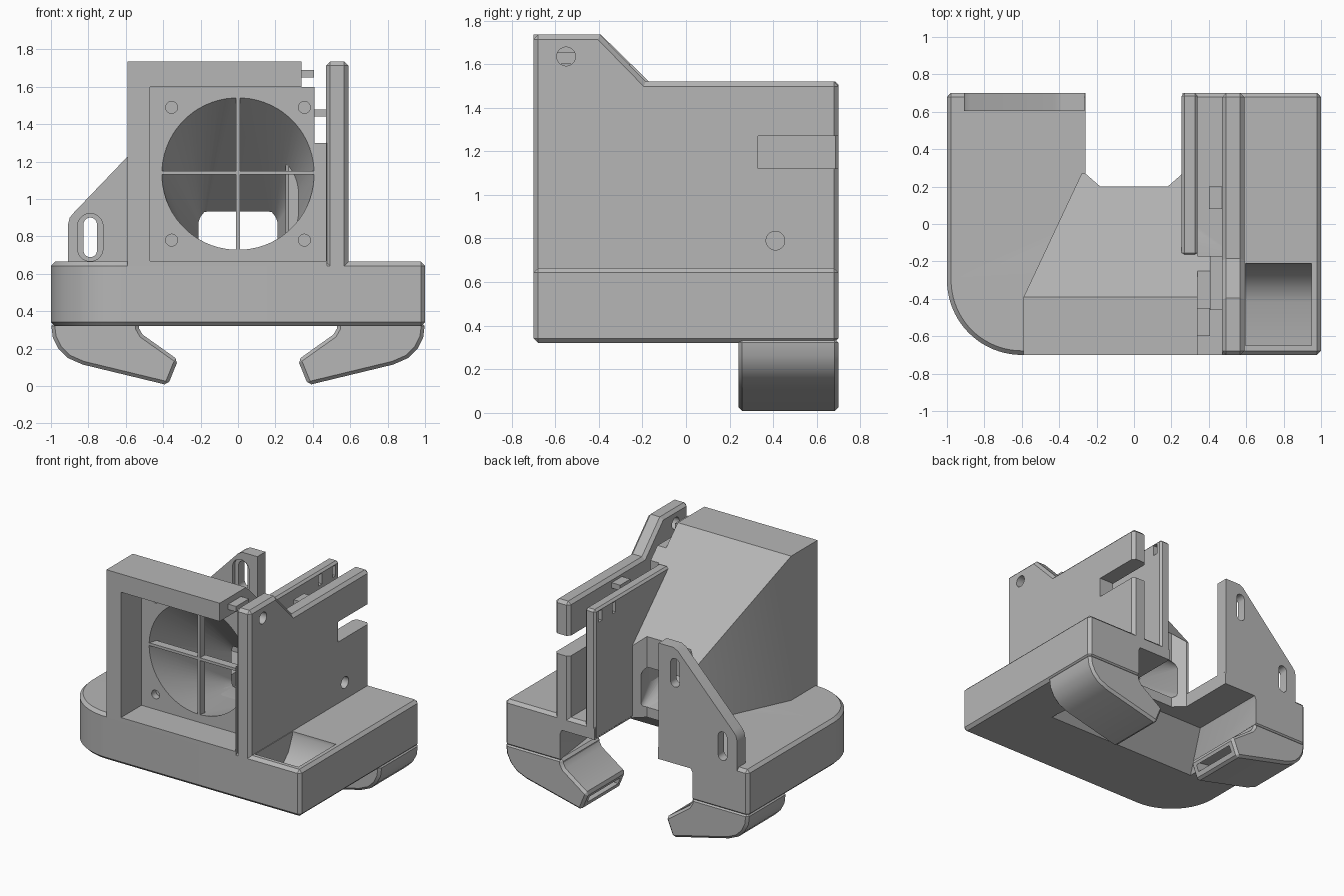
import bpy, bmesh
from math import cos, sin, pi

cube = bpy.data.objects.get("Cube")
if cube:
    bpy.data.objects.remove(cube)

grey = bpy.data.materials.new("plain grey")
grey.use_nodes = True
grey.diffuse_color = (0.47, 0.47, 0.47, 1)
grey.node_tree.nodes["Principled BSDF"].inputs["Base Color"].default_value = (0.47, 0.47, 0.47, 1)

parts, cutters = [], []


def place(u, v, w, axis):
    return {"x": (w, u, v), "y": (u, w, v), "z": (u, v, w)}[axis]


def finish(name, bm, cutter):
    bmesh.ops.recalc_face_normals(bm, faces=bm.faces[:])
    mesh = bpy.data.meshes.new(name)
    bm.to_mesh(mesh)
    bm.free()
    mesh.materials.append(grey)
    obj = bpy.data.objects.new(name, mesh)
    bpy.context.collection.objects.link(obj)
    obj.hide_render = cutter
    (cutters if cutter else parts).append(obj)
    return obj


def prism(name, pts, axis, lo, hi, cutter=False, bevel=0):
    """Extrude a 2D outline along an axis."""
    bm = bmesh.new()
    a = [bm.verts.new(place(u, v, lo, axis)) for u, v in pts]
    b = [bm.verts.new(place(u, v, hi, axis)) for u, v in pts]
    bm.faces.new(a)
    bm.faces.new(b)
    for i in range(len(pts)):
        j = (i + 1) % len(pts)
        bm.faces.new((a[i], a[j], b[j], b[i]))
    obj = finish(name, bm, cutter)
    if bevel:
        mod = obj.modifiers.new("chamfer", "BEVEL")
        mod.width = bevel
        mod.segments = 1
        mod.limit_method = "ANGLE"
        mod.angle_limit = 0.8
    return obj


def box(name, x0, x1, y0, y1, z0, z1, cutter=True, bevel=0):
    return prism(name, [(x0, y0), (x1, y0), (x1, y1), (x0, y1)], "z", z0, z1, cutter, bevel)


def hull(name, points, cutter=False):
    bm = bmesh.new()
    for p in points:
        bm.verts.new(p)
    res = bmesh.ops.convex_hull(bm, input=bm.verts[:])
    extra = [g for g in res["geom_interior"] if isinstance(g, bmesh.types.BMVert)]
    bmesh.ops.delete(bm, geom=extra, context="VERTS")
    bmesh.ops.dissolve_limit(bm, angle_limit=0.01, verts=bm.verts[:], edges=bm.edges[:])
    return finish(name, bm, cutter)


def ring(cu, cv, r, n=24, stretch=0):
    """Circle outline, or an upright capsule when stretched."""
    out = []
    for i in range(n):
        t = 2 * pi * (i + 0.5) / n
        out.append((cu + r * cos(t), cv + r * sin(t) + (stretch if sin(t) > 0 else -stretch)))
    return out


def cut(obj, *tools):
    for tool in tools:
        mod = obj.modifiers.new("cut", "BOOLEAN")
        mod.operation = "DIFFERENCE"
        mod.solver = "EXACT"
        mod.object = tool


# Shared cutters: rear opening, duct cavity, fan seat
opening = prism("opening_cutter", [(-.26, .9), (-.26, .27), (-.18, .2), (.18, .2), (.26, .27), (.26, .9)],
                "z", -.5, 2, True)
circle = [(u, -.47, v) for u, v in ring(0, 1.14, .41, 64)]
cavity = hull("cavity_cutter", circle + [(x, .3, z) for x in (-.19, .19) for z in (.62, .84)], True)
seat = box("fan_seat_cutter", -.47, .47, -.9, -.46, .67, 1.6)
recess = hull("underside_cutter", [(s * x, y, z) for s in (-1, 1) for x, y, z in
              ((.65, -.16, .3), (.53, .8, .3), (.53, .1, .56), (.53, .8, .56))], True)

# Base with one rounded front corner
corner = [(-.6 - .4 * sin(t * pi / 40), -.3 - .4 * cos(t * pi / 40)) for t in range(21)]
base = prism("base", corner + [(-1, .7), (1, .7), (1, -.7)], "z", .32, .665, bevel=.022)
pocket = prism("pocket_cutter", [(-.65, .8), (-.65, .4), (-.42, .42), (-.34, .45), (-.26, .53),
                                 (-.21, .64), (-.21, .8)], "x", .595, .95, True)
cut(base, recess, opening, cavity, pocket)

# Tapered fan duct
duct = hull("fan_duct", [(x, y, z) for x in (-.59, .475) for y in (-.7, -.39) for z in (.6, 1.735)]
            + [(x, .27, z) for x in (-.28, .475) for z in (.6, 1.09)])
gaps = [box("gap_cutter", .34, .48, -.17, .9, .665, 2),
        box("upper_gap_cutter", .34, .48, -.9, .9, 1.6, 2),
        box("side_gap_cutter", .41, .48, -.9, .9, 1.3, 1.61)]
screws = [prism("screw_cutter", ring(x, z, .032), "y", -.5, -.41, True)
          for x in (-.355, .355) for z in (.78, 1.49)]
cut(duct, seat, cavity, opening, *gaps, *screws)

# Cross bars over the fan hole
box("vertical_bar", -.01, .01, -.46, -.4, .72, 1.56, False)
box("horizontal_bar", -.42, .42, -.46, -.4, 1.13, 1.15, False)

# Tall side wall
wall = prism("side_wall", [(-.7, .6), (-.7, 1.735), (-.395, 1.735), (-.185, 1.52), (.7, 1.52), (.7, .6)],
             "x", .47, .59, bevel=.022)
cut(wall, box("wall_slot_cutter", .3, .8, .33, .9, 1.12, 1.27),
    *[prism("wall_hole_cutter", ring(y, z, .043), "x", .4, .7, True) for y, z in ((-.55, 1.635), (.41, .79))])

# Inner plate beside the wall, with two small slots
plate = box("inner_plate", .255, .34, -.17, .7, .56, 1.52, False, .015)
cut(plate, *[box("plate_slot_cutter", .2, .4, y - .02, y + .02, 1.42, 1.5) for y in (.48, .64)])
box("front_tab", .33, .405, -.6, -.45, 1.65, 1.69, False)
box("rear_tab", .4, .475, .08, .2, 1.44, 1.48, False)

# Mounting bracket with two slots
bracket = prism("mounting_bracket", [(-.265, .56), (-.265, 1.42), (-.39, 1.42), (-.425, 1.4), (-.875, .93),
                                     (-.9, .9), (-.91, .86), (-.91, .56)], "y", .605, .7)
for x, z in ((-.79, .795), (-.4, 1.235)):
    cut(bracket, prism("slot_cutter", ring(x, z, .036, 24, .07), "y", .5, .8, True),
        prism("slot_rim_cutter", ring(x, z, .068, 24, .06), "y", .5, .63, True))

# Hooked air outlets under both sides
profile = [(1, .34), (.99, .26), (.96, .2), (.91, .15), (.83, .115), (.375, .005), (.32, .14),
           (.51, .275), (.53, .31), (.53, .34)]
mouth = [(.315, .05), (.345, .125), (.52, .15), (.5, .07)]
for s, side in ((-1, "right"), (1, "left")):
    outlet = prism(side + "_outlet", [(s * x, z) for x, z in profile], "y", .24, .7, bevel=.018)
    cut(outlet, prism("mouth_cutter", [(s * x, z) for x, z in mouth], "y", .29, .65, True))

# Bake modifiers, drop cutters, shade
graph = bpy.context.evaluated_depsgraph_get()
baked = [bpy.data.meshes.new_from_object(o.evaluated_get(graph)) for o in parts]
for obj, mesh in zip(parts, baked):
    obj.modifiers.clear()
    obj.data = mesh
for tool in cutters:
    bpy.data.objects.remove(tool)
bpy.ops.object.select_all(action="DESELECT")
for obj in parts:
    obj.select_set(True)
bpy.context.view_layer.objects.active = parts[0]
bpy.ops.object.shade_smooth_by_angle(angle=0.5)
